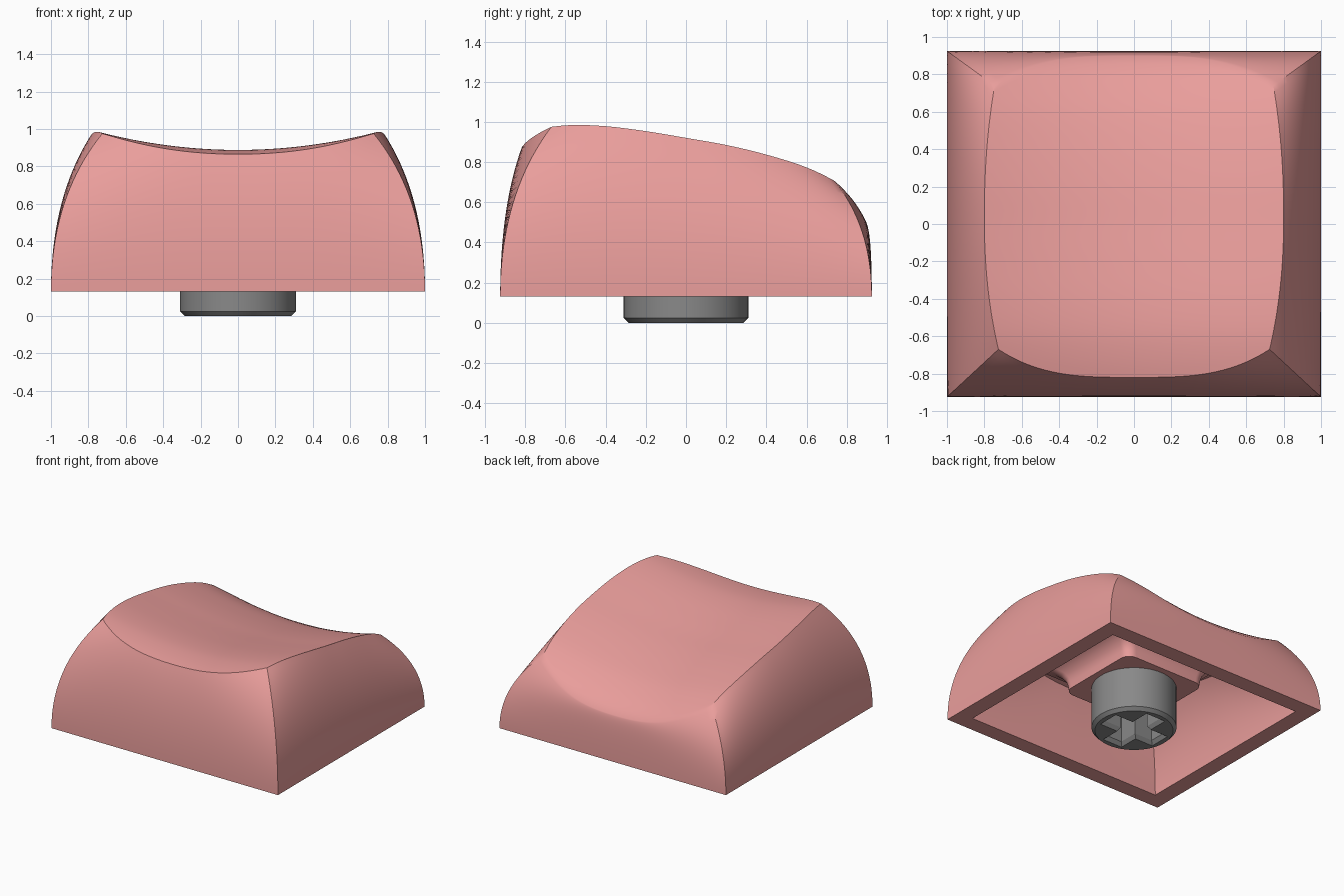
import bpy, bmesh, math
from mathutils import Vector

if "Cube" in bpy.data.objects:
    bpy.data.objects.remove(bpy.data.objects["Cube"])

HY, Z0 = 0.925, 0.13          # half depth and base height of the cap
# centre line of the dished top: (y, z)
SPINE = [(-.95, .835), (-.82, .865), (-.7, .882), (-.57, .888), (-.4, .875), (-.2, .845),
         (0, .81), (.2, .775), (.4, .73), (.6, .672), (.74, .61), (.83, .555), (.9, .49), (.95, .44)]


def lerp(a, b, t):
    return a + (b - a) * t


def spine(y):
    """Smooth height of the centre line (cubic Hermite through SPINE)."""
    i = 1
    while i < len(SPINE) - 3 and y > SPINE[i + 1][0]:
        i += 1
    p = SPINE[i - 1:i + 3]
    d = p[2][0] - p[1][0]
    t = (y - p[1][0]) / d
    m0 = (p[2][1] - p[0][1]) / (p[2][0] - p[0][0]) * d
    m1 = (p[3][1] - p[1][1]) / (p[3][0] - p[1][0]) * d
    return ((2*t**3 - 3*t**2 + 1) * p[1][1] + (t**3 - 2*t**2 + t) * m0
            + (3*t**2 - 2*t**3) * p[2][1] + (t**3 - t**2) * m1)


def top(u, v):
    """Dished top with a bowed outline, u and v in -1..1."""
    x = u * (.8 - (.075 if v < 0 else .055) * abs(v) ** 2.2)
    y = lerp(-.82 + .15 * abs(u) ** 3.2, .9 - .16 * abs(u) ** 3.2, (v + 1) / 2)
    return Vector((x, y, spine(y) + .1 * (x / .76) ** 2))


def wall(u, v, t):
    """Side wall bulging from the base rectangle (t=0) to the top rim (t=1)."""
    p = top(u, v)
    c = min(abs(u), abs(v)) ** 3
    k = lerp(.85 if v == 1 else .6, .6, c)
    return Vector((lerp(u, p.x, t * t), lerp(v * HY, p.y, t * t),
                   Z0 + (p.z - Z0) * (2 * k * t * (1 - t) + t * t)))


def inner(p):
    return Vector((p.x * .87, p.y * .86, Z0 + (p.z - Z0) * .72))


def patch(bm, f, nu, nv):
    g = [[bm.verts.new(f(i / nu, j / nv)) for j in range(nv + 1)] for i in range(nu + 1)]
    for i in range(nu):
        for j in range(nv):
            bm.faces.new((g[i][j], g[i + 1][j], g[i + 1][j + 1], g[i][j + 1]))


def finish(name, bm, mat=None, angle=30):
    bmesh.ops.remove_doubles(bm, verts=bm.verts, dist=1e-5)
    bmesh.ops.recalc_face_normals(bm, faces=bm.faces)
    me = bpy.data.meshes.new(name)
    bm.to_mesh(me)
    bm.free()
    ob = bpy.data.objects.new(name, me)
    bpy.context.collection.objects.link(ob)
    if mat:
        me.materials.append(mat)
    smooth(ob, angle)
    return ob


def smooth(ob, angle):
    bpy.ops.object.select_all(action='DESELECT')
    ob.select_set(True)
    bpy.context.view_layer.objects.active = ob
    bpy.ops.object.shade_smooth_by_angle(angle=math.radians(angle))


def loft(name, rings, mat=None):
    """Closed solid through rings of equal point count."""
    bm = bmesh.new()
    vs = [[bm.verts.new(p) for p in r] for r in rings]
    n = len(vs[0])
    for a, b in zip(vs, vs[1:]):
        for i in range(n):
            bm.faces.new((a[i], a[(i + 1) % n], b[(i + 1) % n], b[i]))
    bm.faces.new(vs[0])
    bm.faces.new(vs[-1])
    return finish(name, bm, mat)


def circle(r, z, n=64):
    return [(r * math.cos(2 * math.pi * i / n), r * math.sin(2 * math.pi * i / n), z) for i in range(n)]


def rounded_square(a, r, z, n=8):
    pts = []
    for q in range(4):
        cx, cy = [(1, 1), (-1, 1), (-1, -1), (1, -1)][q]
        for i in range(n + 1):
            w = math.pi / 2 * (q + i / n)
            pts.append((cx * (a - r) + r * math.cos(w), cy * (a - r) + r * math.sin(w), z))
    return pts


def cross(l, w, z):
    pts = []
    for q in range(4):
        c, s = [(1, 0), (0, 1), (-1, 0), (0, -1)][q]
        pts += [(c * x - s * y, s * x + c * y, z) for x, y in ((l, -w), (l, w), (w, w))]
    return pts


def material(name, *rgb):
    mat = bpy.data.materials.new(name)
    mat.diffuse_color = (*rgb, 1)
    mat.use_nodes = True
    mat.node_tree.nodes["Principled BSDF"].inputs["Base Color"].default_value = mat.diffuse_color
    return mat


pink = material("pink", .82, .34, .33)
grey = material("dark_grey", .25, .25, .25)

# Cap shell: outer skin, inner cavity skin and the flat bottom rim
N, M = 40, 20
sides = [lambda s: (s, -1), lambda s: (1, s), lambda s: (-s, 1), lambda s: (-1, -s)]
bm = bmesh.new()
for skin in (lambda p: p, inner):
    patch(bm, lambda a, b: skin(top(2 * a - 1, 2 * b - 1)), N, N)
    for e in sides:
        patch(bm, lambda a, t: skin(wall(*e(2 * a - 1), t)), N, M)
for e in sides:
    def rim(a, t):
        p = wall(*e(2 * a - 1), 0)
        return p.lerp(inner(p), t)
    patch(bm, rim, N, 1)
finish("cap_shell", bm, pink)

# Stem mount: rounded square block flaring into the ceiling
loft("stem_mount", [rounded_square(a, .08, z) for a, z in
     ((.36, .35), (.365, .4), (.375, .44), (.4, .48), (.44, .515), (.5, .54), (.5, .58))], pink)

# Stem: chamfered cylinder with a cross-shaped socket
stem = loft("stem", [circle(.285, 0), circle(.31, .025), circle(.31, .5)], grey)
cutter = loft("socket_cutter", [cross(.26, .1, -.02), cross(.225, .068, .03), cross(.225, .068, .4)], grey)
mod = stem.modifiers.new("socket", 'BOOLEAN')
mod.operation, mod.solver, mod.object = 'DIFFERENCE', 'EXACT', cutter
bpy.ops.object.select_all(action='DESELECT')
stem.select_set(True)
bpy.context.view_layer.objects.active = stem
bpy.ops.object.modifier_apply(modifier="socket")
bpy.data.objects.remove(cutter)
smooth(stem, 30)
